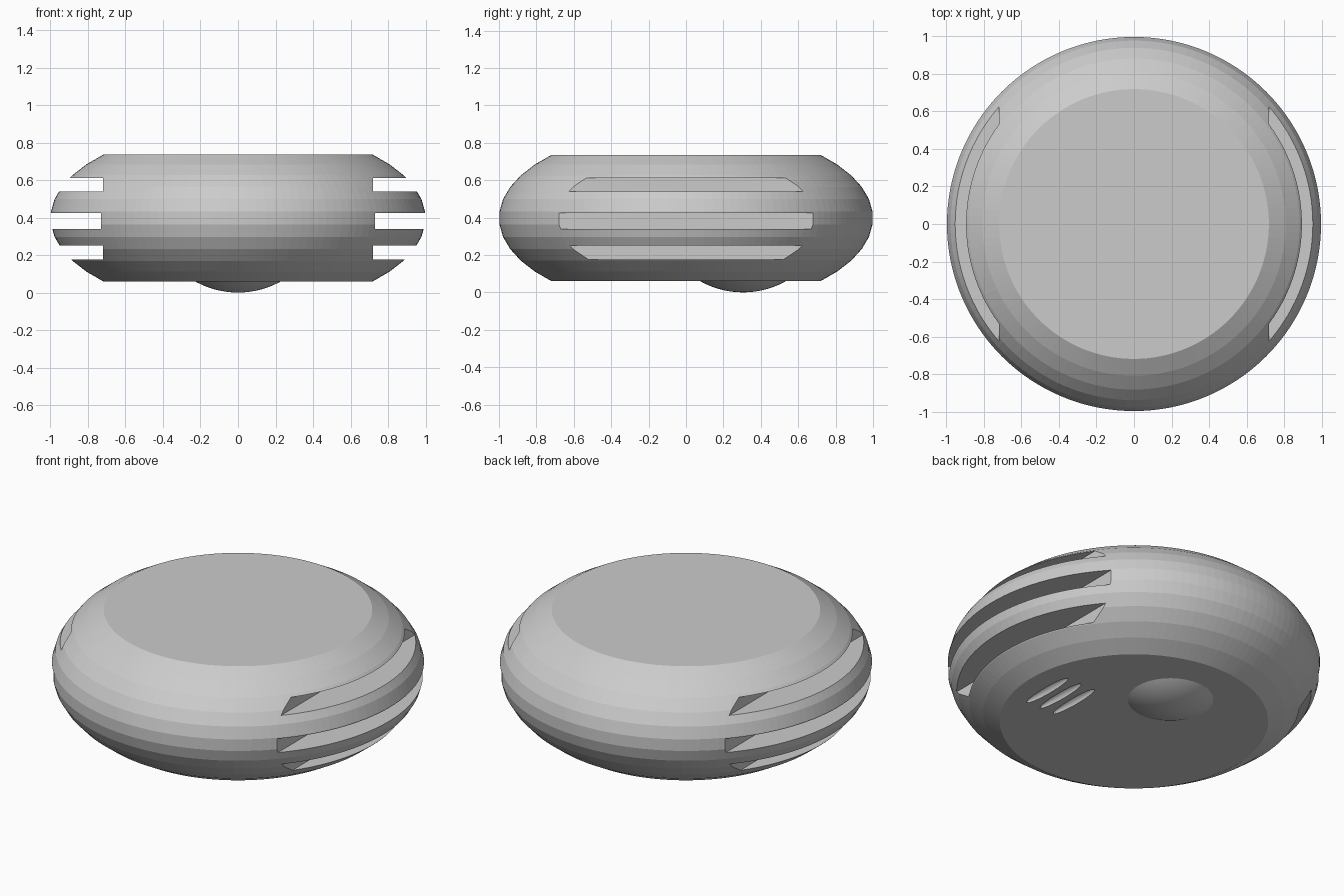
import bpy, bmesh, math
from mathutils import Matrix

if "Cube" in bpy.data.objects:
    bpy.data.objects.remove(bpy.data.objects["Cube"])

MID_Z, HALF_H = 0.3975, 0.486      # squashed ball centre and vertical radius

grey = bpy.data.materials.new("plain grey")
grey.diffuse_color = (0.6, 0.6, 0.6, 1)
grey.use_nodes = True
grey.node_tree.nodes["Principled BSDF"].inputs["Base Color"].default_value = grey.diffuse_color


def add_object(name, bm):
    bmesh.ops.recalc_face_normals(bm, faces=bm.faces[:])
    mesh = bpy.data.meshes.new(name)
    bm.to_mesh(mesh)
    bm.free()
    mesh.materials.append(grey)
    ob = bpy.data.objects.new(name, mesh)
    bpy.context.collection.objects.link(ob)
    return ob


def lathe(name, profile, centre=(0, 0), n=128):
    """Solid of revolution from (radius, z) rings; radius 0 makes a tip."""
    bm = bmesh.new()
    rings = []
    for r, z in profile:
        count = n if r > 0 else 1
        rings.append([bm.verts.new((centre[0] + r * math.cos(2 * math.pi * i / n),
                                    centre[1] + r * math.sin(2 * math.pi * i / n), z))
                      for i in range(count)])
    for a, b in zip(rings, rings[1:]):
        for i in range(n):
            j = (i + 1) % n
            if len(a) == 1:
                bm.faces.new((a[0], b[j], b[i]))
            else:
                bm.faces.new((a[i], a[j], b[j], b[i]))
    for ring in (rings[0], rings[-1]):
        if len(ring) > 1:
            bm.faces.new(ring)
    return add_object(name, bm)


def cut(target, cutter):
    mod = target.modifiers.new("cut", 'BOOLEAN')
    mod.operation = 'DIFFERENCE'
    mod.solver = 'EXACT'
    mod.object = cutter
    cutter.hide_render = True
    bpy.context.view_layer.objects.active = target
    bpy.ops.object.modifier_apply(modifier=mod.name)
    bpy.data.objects.remove(cutter)


# Body: squashed ball with flat top and bottom, banded every 8 degrees
body = lathe("body", [(math.cos(math.radians(a)), MID_Z + HALF_H * math.sin(math.radians(a)))
                      for a in range(-44, 45, 8)])

# Side vents: three straight slots on each side
for side in (-1, 1):
    for z0, z1, depth in ((0.175, 0.25, 0.72), (0.34, 0.425, 0.73), (0.54, 0.612, 0.72)):
        bm = bmesh.new()
        bmesh.ops.create_cube(bm, size=1, matrix=Matrix.Translation(
            (side * (depth + 0.5), 0, (z0 + z1) / 2)) @ Matrix.Diagonal((1, 3, z1 - z0, 1)))
        cut(body, add_object("vent_cutter", bm))

# Underside grooves: three slim lens-shaped hollows
for x in (0.383, 0.476, 0.569):
    bm = bmesh.new()
    bmesh.ops.create_uvsphere(bm, u_segments=32, v_segments=16, radius=1,
                              matrix=Matrix.Translation((x, -0.045, 0.0601))
                              @ Matrix.Diagonal((0.027, 0.17, 0.03, 1)))
    cut(body, add_object("groove_cutter", bm))

# Underside dome: shallow round cap, slightly sunk into the body
R = 0.47
dome = lathe("underside_dome", [(R * math.sin(math.radians(a)), R * (1 - math.cos(math.radians(a))))
                                for a in range(0, 33, 4)], centre=(0, 0.305), n=64)
bpy.ops.object.select_all(action='DESELECT')
dome.select_set(True)
bpy.context.view_layer.objects.active = dome
bpy.ops.object.shade_smooth_by_angle(angle=math.radians(30))
